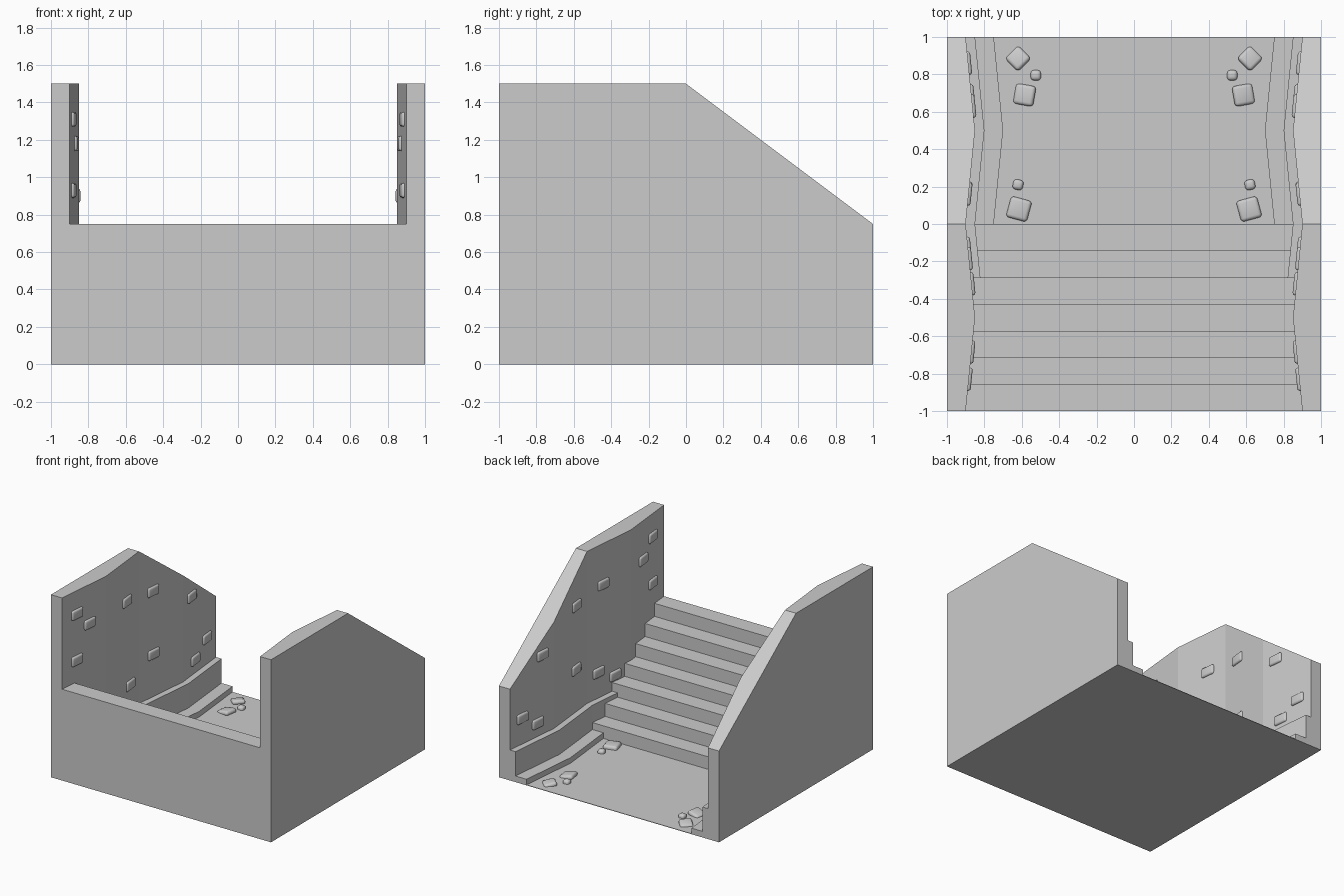
import bpy, bmesh, math
from mathutils import Matrix

if "Cube" in bpy.data.objects:
    bpy.data.objects.remove(bpy.data.objects["Cube"])

FLOOR = 0.004


def wall_x(y):
    # inner wall face zigzags between 0.90 and 0.85
    t = (y + 1) % 1.0
    return 0.9 - 0.1 * min(t, 1 - t)


def finish(bm, name, smooth=False):
    me = bpy.data.meshes.new(name)
    bm.to_mesh(me)
    bm.free()
    ob = bpy.data.objects.new(name, me)
    bpy.context.collection.objects.link(ob)
    if smooth:
        bpy.ops.object.select_all(action='DESELECT')
        ob.select_set(True)
        bpy.context.view_layer.objects.active = ob
        bpy.ops.object.shade_smooth_by_angle(angle=math.radians(40))
    return ob


# Stair body: one U-shaped cross-section lofted along y, with walls, ledges, steps
def section(y, step):
    w = wall_x(y)
    top = 1.5 - 0.75 * max(y, 0)
    high, low = max(step, 0.25), max(step, 0.05)
    half = [(1, 0), (1, top), (w, top), (w, high), (w - 0.05, high),
            (w - 0.05, low), (w - 0.15, low), (w - 0.15, step)]
    return [(x, y, z) for x, z in half] + [(-x, y, z) for x, z in reversed(half)]


stations = [(-1, 0.75)]
for i in range(1, 8):
    y = -1 + i / 7
    if i == 4:
        stations.append((-0.5, 0.75 * (8 - i) / 7))
    stations.append((y, 0.75 * (8 - i) / 7))
    stations.append((y, max(0.75 * (7 - i) / 7, FLOOR)))
stations += [(0.5, FLOOR), (1, FLOOR)]

bm = bmesh.new()
rings = [[bm.verts.new(p) for p in section(*s)] for s in stations]
n = len(rings[0])
for a, b in zip(rings, rings[1:]):
    for i in range(n):
        j = (i + 1) % n
        bm.faces.new((a[i], b[i], b[j], a[j]))
bm.faces.new(rings[0])
bm.faces.new(rings[-1][::-1])
bmesh.ops.remove_doubles(bm, verts=bm.verts, dist=1e-5)
bmesh.ops.dissolve_degenerate(bm, edges=bm.edges, dist=1e-5)
bmesh.ops.recalc_face_normals(bm, faces=bm.faces)
finish(bm, "stair_body")


# Rounded block helper
def add_block(bm, size, matrix, bevel):
    tmp = bmesh.new()
    bmesh.ops.create_cube(tmp, size=1, matrix=Matrix.Diagonal((*size, 1)))
    bmesh.ops.bevel(tmp, geom=tmp.edges[:], offset=bevel, segments=3,
                    profile=0.5, affect='EDGES')
    tmp.transform(matrix)
    me = bpy.data.meshes.new("tmp")
    tmp.to_mesh(me)
    tmp.free()
    bm.from_mesh(me)
    bpy.data.meshes.remove(me)


# Wall stones (y, z), mirrored on both walls
wall_stones = [(-.83, 1.31), (-.685, 1.18), (-.83, .93), (-.185, 1.165),
               (.16, 1.12), (.165, .6), (-.13, .46), (-.32, .37),
               (.63, .90), (.685, .36), (.86, .465)]
for side, name in ((1, "wall_stones_right"), (-1, "wall_stones_left")):
    bm = bmesh.new()
    for y, z in wall_stones:
        slope = (wall_x(y + .001) - wall_x(y - .001)) / .002
        m = (Matrix.Translation((side * wall_x(y), y, z))
             @ Matrix.Rotation(-side * math.atan(slope), 4, 'Z'))
        add_block(bm, (0.03, 0.125, 0.08), m, 0.0145)
    finish(bm, name, True)

# Floor rubble (x, y, size, height, turn, tilt), mirrored
rubble = [(.62, .885, .10, .04, 45, 12), (.585, .69, .11, .04, 10, 12),
          (.525, .795, .055, .05, 0, 0), (.62, .21, .055, .05, 12, 0),
          (.615, .08, .115, .05, 15, 0)]
for side, name in ((1, "floor_rubble_right"), (-1, "floor_rubble_left")):
    bm = bmesh.new()
    for x, y, s, h, turn, tilt in rubble:
        m = (Matrix.Translation((side * x, y, FLOOR + 0.002))
             @ Matrix.Rotation(math.radians(side * turn), 4, 'Z')
             @ Matrix.Rotation(math.radians(side * tilt), 4, 'Y'))
        add_block(bm, (s, s, h), m, min(h * 0.45, 0.018))
    # trim anything below the floor
    bmesh.ops.bisect_plane(bm, geom=bm.verts[:] + bm.edges[:] + bm.faces[:],
                           plane_co=(0, 0, FLOOR / 2), plane_no=(0, 0, 1),
                           clear_inner=True)
    finish(bm, name, True)
